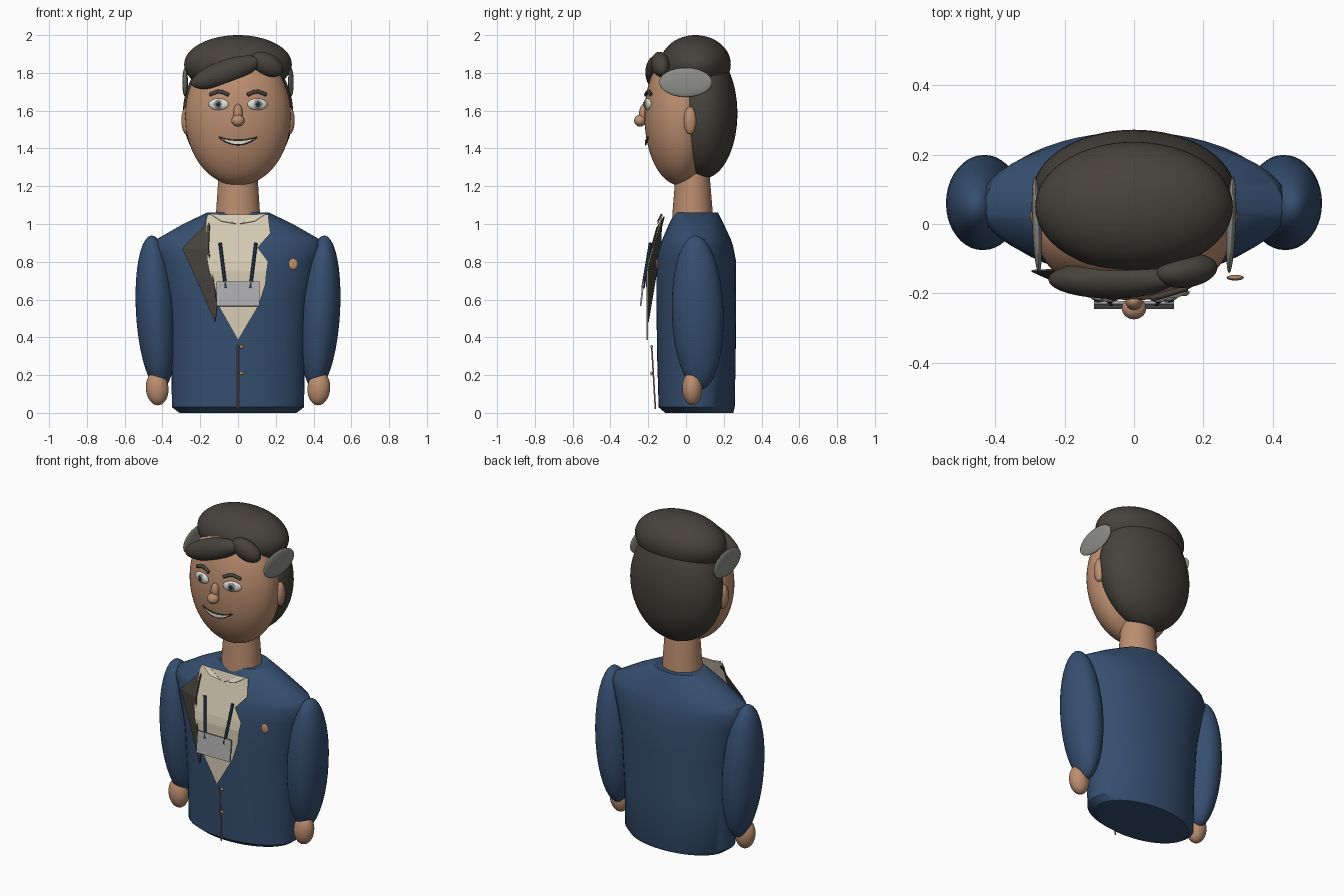
import bpy, bmesh, math
from mathutils import Vector

cube = bpy.data.objects.get("Cube")
if cube:
    bpy.data.objects.remove(cube, do_unlink=True)


def material(name, rgb):
    m = bpy.data.materials.new(name)
    m.use_nodes = True
    m.diffuse_color = (*rgb, 1)
    bsdf = next(n for n in m.node_tree.nodes if n.type == 'BSDF_PRINCIPLED')
    bsdf.inputs["Base Color"].default_value = (*rgb, 1)
    return m


NAVY = material("navy cloth", (.036, .077, .16))
SKIN = material("skin", (.5, .27, .16))
HAIR = material("dark hair", (.062, .054, .044))
GREY = material("grey hair", (.27, .27, .25))
CREAM = material("cream shirt", (.68, .61, .47))
SILVER = material("silver", (.42, .42, .43))
WHITE = material("eye white", (.75, .72, .66))
INK = material("dark navy", (.012, .026, .055))


def finish(bm, name, mat, smooth=True):
    bmesh.ops.recalc_face_normals(bm, faces=bm.faces)
    mesh = bpy.data.meshes.new(name)
    bm.to_mesh(mesh)
    bm.free()
    mesh.materials.append(mat)
    ob = bpy.data.objects.new(name, mesh)
    bpy.context.collection.objects.link(ob)
    if smooth:
        bpy.ops.object.select_all(action='DESELECT')
        ob.select_set(True)
        bpy.context.view_layer.objects.active = ob
        bpy.ops.object.shade_smooth_by_angle(angle=math.radians(35))
    return ob


def ball(name, mat, loc, size, rot=(0, 0, 0), segs=40):
    bm = bmesh.new()
    bmesh.ops.create_uvsphere(bm, u_segments=segs, v_segments=segs // 2, radius=1)
    bmesh.ops.scale(bm, vec=size, verts=bm.verts)
    ob = finish(bm, name, mat)
    ob.location, ob.rotation_euler = loc, rot
    return ob


def loft(name, mat, rings, n=48):
    """Closed stack of ellipses: (z, half width, front y, back y)."""
    bm = bmesh.new()
    loops = []
    for z, rx, front, back in rings:
        cy, ry = (front + back) / 2, (back - front) / 2
        angles = [math.tau * i / n for i in range(n)]
        loops.append([bm.verts.new((rx * math.cos(a), cy + ry * math.sin(a), z)) for a in angles])
    for a, b in zip(loops, loops[1:]):
        for i in range(n):
            j = (i + 1) % n
            bm.faces.new((a[i], a[j], b[j], b[i]))
    bm.faces.new(loops[0])
    bm.faces.new(loops[-1])
    return finish(bm, name, mat)


def strip(name, mat, rows, thickness=.006):
    """Thin sheet from pairs of left and right points."""
    bm = bmesh.new()
    pairs = [[bm.verts.new(p) for p in row] for row in rows]
    for (a, b), (c, d) in zip(pairs, pairs[1:]):
        bm.faces.new((a, b, d, c))
    bmesh.ops.remove_doubles(bm, verts=bm.verts, dist=.0001)
    ob = finish(bm, name, mat, smooth=False)
    mod = ob.modifiers.new("thickness", 'SOLIDIFY')
    mod.thickness, mod.offset = thickness, 0
    return ob


def tube(name, mat, points, radius):
    curve = bpy.data.curves.new(name, 'CURVE')
    curve.dimensions = '3D'
    curve.bevel_depth, curve.bevel_resolution = radius, 2
    curve.use_fill_caps = True
    spline = curve.splines.new('POLY')
    spline.points.add(len(points) - 1)
    for p, co in zip(spline.points, points):
        p.co = (*co, 1)
    curve.materials.append(mat)
    ob = bpy.data.objects.new(name, curve)
    bpy.context.collection.objects.link(ob)
    return ob


# Jacket body and neck
loft("jacket", NAVY, [
    (0, .31, -.11, .25), (.03, .35, -.145, .258), (.3, .353, -.153, .263),
    (.6, .375, -.157, .266), (.8, .42, -.157, .266), (.88, .445, -.14, .25),
    (.92, .43, -.125, .237), (1, .29, -.09, .2), (1.06, .165, -.06, .17)])
loft("neck", SKIN, [(1, .12, -.075, .145), (1.08, .115, -.07, .14),
                    (1.2, .107, -.06, .13), (1.32, .1, -.055, .12)])

# Head: the face features sit on this ellipsoid
HEAD, HSIZE = Vector((0, -.03, 1.57)), Vector((.28, .19, .366))


def face_y(x, z):
    return HEAD.y - HSIZE.y * math.sqrt(1 - (x / HSIZE.x) ** 2 - ((z - HEAD.z) / HSIZE.z) ** 2)


ball("head", SKIN, HEAD, HSIZE, segs=64)
ball("back_hair", HAIR, (0, .09, 1.585), (.292, .182, .345), segs=64)
ball("crown_hair", HAIR, (0, .05, 1.845), (.285, .187, .155), segs=64)
ball("fringe_sweep", HAIR, (-.065, -.16, 1.803), (.192, .055, .065), (0, -.34, 0))
ball("fringe_curl", HAIR, (.152, -.135, 1.845), (.095, .048, .058), (0, .45, .15))

# Paired parts
for side, s in (("left", 1), ("right", -1)):
    ball(side + "_sleeve", NAVY, (s * .434, .062, .53), (.106, .137, .41), (.03, s * .06, 0))
    ball(side + "_hand", SKIN, (s * .428, .033, .13), (.06, .053, .09), (0, s * .08, 0))
    ball(side + "_ear", SKIN, (s * .272, .022, 1.548), (.028, .034, .073))
    ball(side + "_temple_hair", GREY, (s * .28, -.002, 1.75), (.014, .14, .077), (0, 0, s * -.04))
    ex, ez = s * .103, 1.634
    ey = face_y(ex, ez)
    ball(side + "_eye", WHITE, (ex, ey, ez), (.055, .016, .031), (0, 0, s * .28))
    ball(side + "_iris", GREY, (ex, ey - .011, ez), (.024, .009, .026), (0, 0, s * .2), 24)
    ball(side + "_pupil", INK, (ex, ey - .017, ez), (.013, .006, .015), segs=16)
    ball(side + "_eye_glint", WHITE, (ex - .007, ey - .022, ez + .008), (.004, .003, .004), segs=8)
    brow = [(.05, 1.683), (.08, 1.698), (.105, 1.702), (.15, 1.685)]
    tube(side + "_brow", HAIR, [(s * x, face_y(x, z) - .006, z) for x, z in brow], .01)

# Nose
ball("nose_bridge", SKIN, (0, -.223, 1.585), (.025, .025, .05))
ball("nose_tip", SKIN, (0, -.243, 1.547), (.035, .032, .031))

# Smiling mouth: teeth between two lip lines
xs = [-.1 + .02 * i for i in range(11)]


def lip(mid):
    return [(x, face_y(x, 1.45) - .004, mid + (1.459 - mid) * (x / .1) ** 2) for x in xs]


upper, lower = lip(1.442), lip(1.42)
strip("teeth", WHITE, list(zip(upper, lower)))
tube("upper_lip", HAIR, upper, .004)
tube("lower_lip", HAIR, lower, .004)


# Shirt front: sheet leaning away from the chest
def shirt_y(z):
    return -.125 - .08 * min(1, (1.05 - z) / .28)


shirt = [(1.05, -.16, .16), (1.02, -.17, .163), (.95, -.165, .172), (.875, -.165, .105),
         (.8, -.16, .16), (.75, -.15, .152), (.68, -.125, .145), (.57, -.105, .11), (.385, 0, .001)]
strip("shirt_front", CREAM, [((a, shirt_y(z), z), (b, shirt_y(z), z)) for z, a, b in shirt])

# Lapel on the right side only
strip("right_lapel", HAIR, [
    ((-.165, -.115, 1.04), (-.15, -.12, 1.03)),
    ((-.185, -.13, .98), (-.15, -.155, .98)),
    ((-.295, -.135, .87), (-.155, -.185, .87)),
    ((-.225, -.16, .72), (-.128, -.21, .7)),
    ((-.12, -.2, .48), (-.11, -.2, .56))])

# Small collar folds
for side, s in (("left", 1), ("right", -1)):
    strip(side + "_collar_fold", CREAM, [
        ((s * .15, -.13, 1.055), (s * .1, -.13, 1.05)),
        ((s * .09, -.15, 1.015), (s * .01, -.15, 1.0))], .004)
    # Cords running into the clasp
    tube(side + "_cord", INK, [(s * .095, -.188, .9), (s * .065, -.228, .66)], .009)
strip("clasp", SILVER, [((-.115, -.226, .695), (.115, -.226, .695)),
                        ((-.115, -.24, .565), (.115, -.24, .565))], .009)

# Jacket opening, buttons and pin
tube("placket", SKIN, [(0, -.182, .36), (0, -.162, .02)], .004)
for i, z in enumerate((.35, .21)):
    ball(f"button_{i + 1}", SKIN, (.018, -.182, z), (.011, .007, .009), segs=16)
ball("lapel_pin", SKIN, (.292, -.155, .788), (.025, .008, .03), segs=24)
